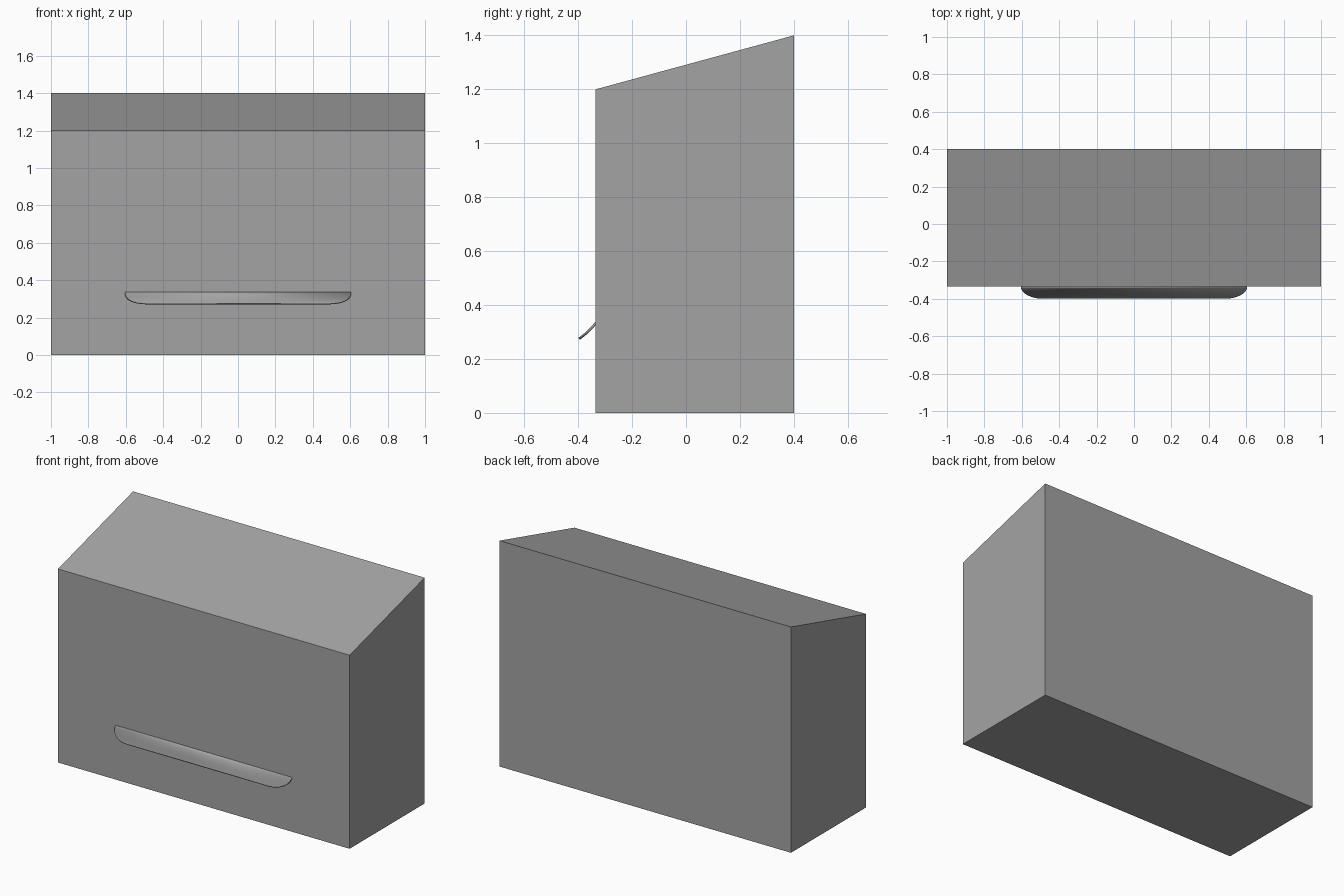
import bpy
import bmesh
from math import sin, cos, pi, radians

cube = bpy.data.objects.get("Cube")
if cube:
    bpy.data.objects.remove(cube)

grey = bpy.data.materials.new("mid_grey")
grey.use_nodes = True
colour = (0.37, 0.37, 0.37, 1)
grey.diffuse_color = colour
grey.node_tree.nodes["Principled BSDF"].inputs["Base Color"].default_value = colour


def make_object(name, bm):
    bmesh.ops.recalc_face_normals(bm, faces=bm.faces)
    mesh = bpy.data.meshes.new(name)
    bm.to_mesh(mesh)
    bm.free()
    mesh.materials.append(grey)
    obj = bpy.data.objects.new(name, mesh)
    bpy.context.collection.objects.link(obj)
    return obj


def loft(bm, rows):
    """Join neighbouring rows of vertices with quads."""
    for a, b in zip(rows, rows[1:]):
        for i in range(len(a) - 1):
            bm.faces.new((a[i], a[i + 1], b[i + 1], b[i]))


# Cabinet: side profile with a sloping top, extruded across the width
bm = bmesh.new()
profile = [(-0.335, 0), (0.4, 0), (0.4, 1.4), (-0.335, 1.2)]
side = bm.faces.new([bm.verts.new((-1, y, z)) for y, z in profile])
result = bmesh.ops.extrude_face_region(bm, geom=[side], use_keep_orig=True)
new_verts = [v for v in result["geom"] if isinstance(v, bmesh.types.BMVert)]
bmesh.ops.translate(bm, verts=new_verts, vec=(2, 0, 0))
make_object("cabinet", bm)

# Front lip: thin dished sheet with rounded outer corners
bm = bmesh.new()
rows = []
steps = 12
for i in range(steps + 1):
    a = (i / steps) * pi / 2
    t = sin(a)                               # 0 at the wall, 1 at the tip
    half = 0.49 + 0.115 * cos(a) ** 1.1
    y = -0.333 - 0.064 * t
    z = 0.335 - 0.06 * t - 0.02 * t * (1 - t)
    rows.append([bm.verts.new((s * half, y, z)) for s in (-1, 1)])
loft(bm, rows)
lip = make_object("front_lip", bm)
thick = lip.modifiers.new("thickness", "SOLIDIFY")
thick.thickness = 0.009
thick.offset = 0
bpy.context.view_layer.objects.active = lip
lip.select_set(True)
bpy.ops.object.shade_smooth_by_angle(angle=radians(30))
